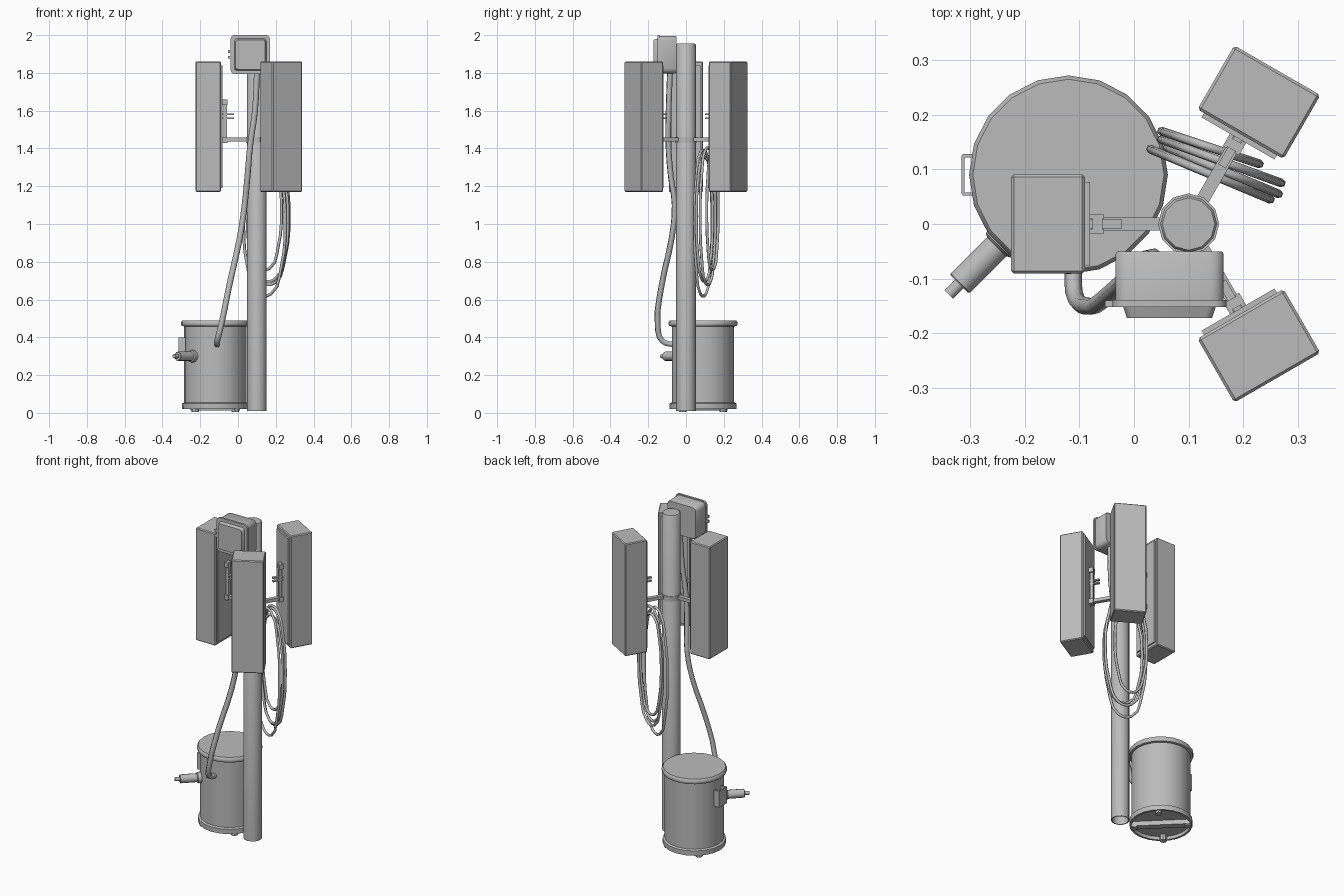
import bpy, bmesh, math
from mathutils import Vector, Matrix

cube = bpy.data.objects.get("Cube")
if cube:
    bpy.data.objects.remove(cube, do_unlink=True)

grey = bpy.data.materials.new("plain_grey")
grey.use_nodes = True
grey.diffuse_color = (0.5, 0.5, 0.5, 1)
grey.node_tree.nodes["Principled BSDF"].inputs["Base Color"].default_value = (0.5, 0.5, 0.5, 1)


def finish(name, bm, matrix=None, angle=40):
    """Turn a bmesh into a shaded object."""
    bmesh.ops.recalc_face_normals(bm, faces=bm.faces)
    if matrix:
        bm.transform(matrix)
    mesh = bpy.data.meshes.new(name)
    bm.to_mesh(mesh)
    bm.free()
    mesh.materials.append(grey)
    ob = bpy.data.objects.new(name, mesh)
    bpy.context.collection.objects.link(ob)
    bpy.ops.object.select_all(action='DESELECT')
    ob.select_set(True)
    bpy.context.view_layer.objects.active = ob
    bpy.ops.object.shade_smooth_by_angle(angle=math.radians(angle))
    return ob


def box(name, x, y, z, matrix=None, bevel=0):
    """Box from (min, max) ranges."""
    bm = bmesh.new()
    bmesh.ops.create_cube(bm, size=1)
    for v in bm.verts:
        v.co = [r[0] if c < 0 else r[1] for c, r in zip(v.co, (x, y, z))]
    if bevel:
        bmesh.ops.bevel(bm, geom=bm.edges[:], offset=bevel, segments=1, affect='EDGES')
    return finish(name, bm, matrix, 25)


def lathe(name, profile, sides, matrix=None):
    """Spin a (radius, height) profile around z."""
    bm = bmesh.new()
    rings = []
    for r, h in profile:
        if r == 0:
            rings.append([bm.verts.new((0, 0, h))] * sides)
        else:
            rings.append([bm.verts.new((r * math.cos(i * math.tau / sides),
                                        r * math.sin(i * math.tau / sides), h))
                          for i in range(sides)])
    for a, b in zip(rings, rings[1:]):
        for i in range(sides):
            j = (i + 1) % sides
            bm.faces.new(dict.fromkeys((a[i], a[j], b[j], b[i])))
    return finish(name, bm, matrix)


def rounded_frustum(name, layers, corner, matrix):
    """Loft rounded squares given as (half size, depth) along -y."""
    bm = bmesh.new()
    rings = []
    for half, y in layers:
        ring = []
        for q in range(4):
            for k in range(4):
                a = math.radians(90 * q + 30 * k)
                mid = math.radians(90 * q + 45)
                cx = math.copysign(half - corner, math.cos(mid))
                cz = math.copysign(half - corner, math.sin(mid))
                ring.append(bm.verts.new((cx + corner * math.cos(a), y, cz + corner * math.sin(a))))
        rings.append(ring)
    for a, b in zip(rings, rings[1:]):
        for i in range(len(a)):
            j = (i + 1) % len(a)
            bm.faces.new((a[i], a[j], b[j], b[i]))
    bm.faces.new(rings[0])
    bm.faces.new(rings[-1])
    return finish(name, bm, matrix)


def tube(name, points, radius, cyclic=False, resolution=3):
    """Round tube through a few points."""
    curve = bpy.data.curves.new(name, 'CURVE')
    curve.dimensions = '3D'
    curve.bevel_depth = radius
    curve.bevel_resolution = 1
    curve.resolution_u = resolution
    curve.use_fill_caps = not cyclic
    spline = curve.splines.new('BEZIER')
    spline.bezier_points.add(len(points) - 1)
    for bp, p in zip(spline.bezier_points, points):
        bp.co = p
        bp.handle_left_type = bp.handle_right_type = 'AUTO'
    spline.use_cyclic_u = cyclic
    curve.materials.append(grey)
    ob = bpy.data.objects.new(name, curve)
    bpy.context.collection.objects.link(ob)
    return ob


# Pole, open at the foot, with a clamp ring for the arms
pole_at = Matrix.Translation((0.1, 0, 0))
lathe("pole", [(0.046, 0.03), (0.046, 0.01), (0.052, 0.01), (0.052, 1.95), (0.048, 1.955), (0, 1.955)],
      12, pole_at)
lathe("pole_inside", [(0.046, 0.02), (0.046, 1.9)], 12, pole_at)
lathe("arm_clamp", [(0.05, 1.43), (0.056, 1.43), (0.056, 1.46), (0.05, 1.46)], 12, pole_at)

# Three antenna panels on brackets around the pole
for n, angle in enumerate((60, 180, 300), 1):
    m = pole_at @ Matrix.Rotation(math.radians(angle), 4, 'Z')
    box(f"panel_{n}", (0.19, 0.325), (-0.091, 0.091), (1.17, 1.86), m, 0.005)
    box(f"panel_back_{n}", (0.181, 0.192), (-0.077, 0.077), (1.19, 1.84), m)
    box(f"arm_{n}", (0.04, 0.182), (-0.012, 0.012), (1.437, 1.457), m)
    box(f"bracket_bar_{n}", (0.158, 0.176), (-0.009, 0.009), (1.43, 1.66), m)
    for side in (-1, 1):
        y = sorted((side * 0.009, side * 0.017))
        for z in (1.43, 1.63):
            box(f"bracket_cheek_{n}", (0.155, 0.185), y, (z, z + 0.03), m)
    for z in (1.56, 1.58):
        box(f"bracket_bolt_{n}", (0.122, 0.182), (-0.008, 0.008), (z - 0.004, z + 0.004), m)

# Square radio housing with flange and raised front
head = Matrix.Translation((0.065, 0, 1.897))
rounded_frustum("radio_body", [(0.096, -0.05), (0.099, -0.055), (0.099, -0.142)], 0.025, head)
rounded_frustum("radio_flange", [(0.104, -0.139), (0.104, -0.152)], 0.022, head)
rounded_frustum("radio_front", [(0.085, -0.151), (0.078, -0.172)], 0.014, head)
for z in (1.875, 1.905):
    box("radio_latch", (-0.053, -0.035), (-0.152, -0.14), (z, z + 0.015))

# Barrel with rolled rims and recessed bottom
barrel_at = Matrix.Translation((-0.12, 0.09, 0))
lathe("barrel", [(0, 0.04), (0.163, 0.04), (0.163, 0.02), (0.176, 0.02), (0.177, 0.05), (0.165, 0.055),
                 (0.165, 0.458), (0.178, 0.46), (0.182, 0.467), (0.182, 0.48), (0.175, 0.49), (0, 0.49)],
      20, barrel_at)
box("barrel_skid", (-0.165, 0.165), (-0.02, 0.02), (0.012, 0.042),
    barrel_at @ Matrix.Rotation(math.radians(-45), 4, 'Z'))
for i in range(4):
    lathe("barrel_foot", [(0, 0.005), (0.02, 0.005), (0.02, 0.042)], 8,
          barrel_at @ Matrix.Rotation(math.radians(45 + 90 * i), 4, 'Z') @ Matrix.Translation((0.15, 0, 0)))

# Strap handle on the barrel
box("handle_grip", (-0.316, -0.310), (0.055, 0.125), (0.30, 0.40))
for y in (0.052, 0.122):
    box("handle_end", (-0.314, -0.275), (y, y + 0.006), (0.30, 0.40))

# Radial outlet on the barrel
outlet = Vector((-1, -1, 0)).to_track_quat('Z', 'Y').to_matrix().to_4x4()
lathe("outlet", [(0.032, 0.15), (0.032, 0.182), (0.025, 0.186), (0.025, 0.28), (0.022, 0.283),
                 (0.011, 0.283), (0.011, 0.31), (0, 0.31)], 12,
      Matrix.Translation((-0.12, 0.09, 0.3)) @ outlet)

# Hose from the barrel up to the radio housing
tube("hose", [(-0.11, -0.06, 0.36), (-0.11, -0.125, 0.38), (-0.09, -0.15, 0.46), (-0.045, -0.128, 0.68),
              (0.01, -0.075, 0.93), (0.035, -0.06, 1.1), (0.05, -0.08, 1.25), (0.065, -0.093, 1.42),
              (0.09, -0.092, 1.6), (0.1, -0.085, 1.8)], 0.016)

# Hanging coil of spare cable: (one end, other end, bottom, top)
loops = [((0.05, 0.17), (0.23, 0.11), 0.75, 1.38),
         ((0.05, 0.155), (0.27, 0.075), 0.67, 1.41),
         ((0.03, 0.137), (0.25, 0.045), 0.61, 1.40),
         ((0.06, 0.14), (0.265, 0.055), 0.69, 1.36)]
for n, (a, b, low, high) in enumerate(loops, 1):
    a, b = Vector((*a, 0)), Vector((*b, 0))
    mid, half = (a + b) / 2, (b - a) / 2
    points = []
    for i in range(10):
        t = i * math.tau / 10
        p = mid + half * math.cos(t)
        p.z = (low + high) / 2 + (high - low) / 2 * math.sin(t)
        points.append(p)
    tube(f"cable_loop_{n}", points, 0.008, True)
